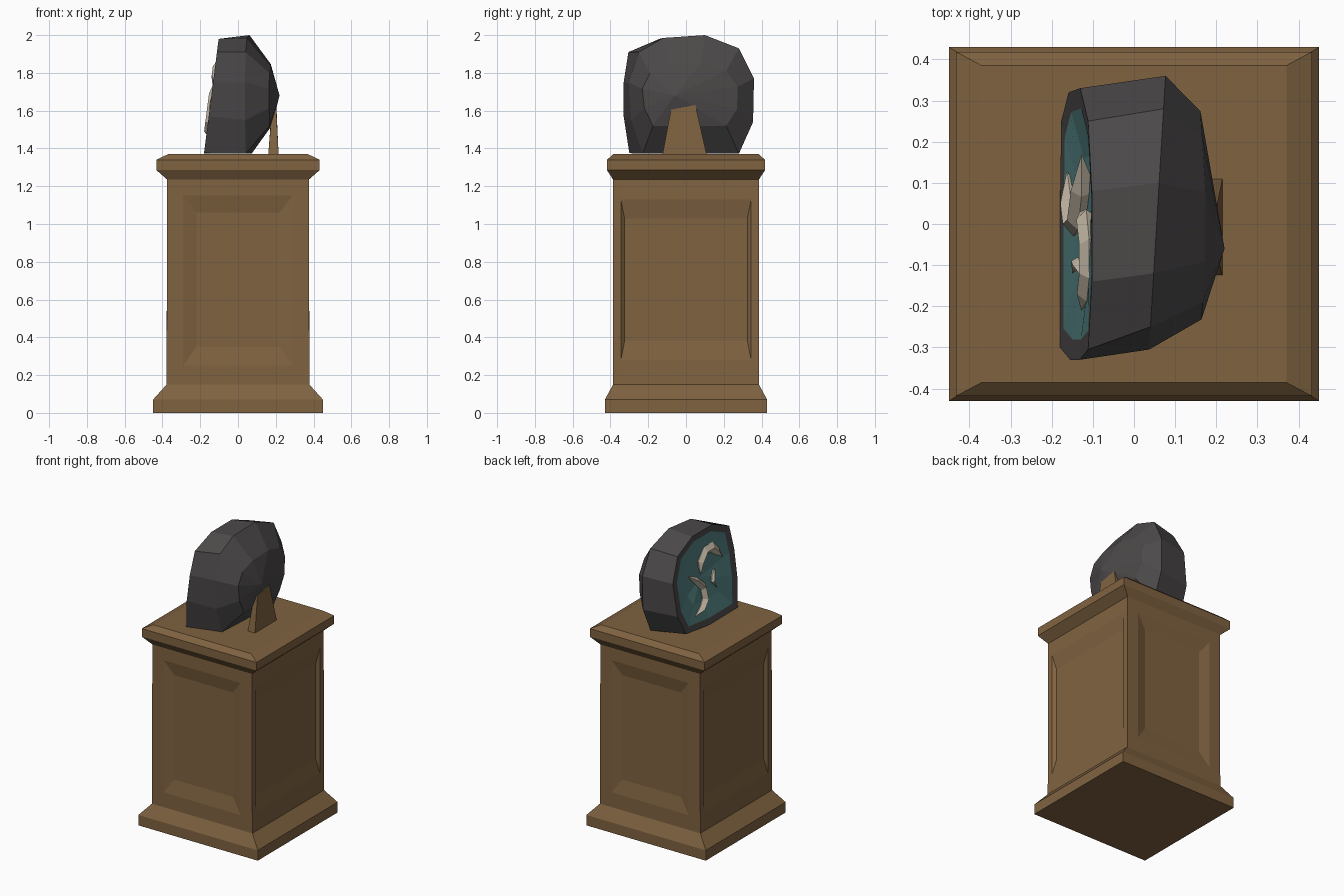
import bpy, bmesh, random
from mathutils import Vector

if "Cube" in bpy.data.objects:
    bpy.data.objects.remove(bpy.data.objects["Cube"])

random.seed(4)


def material(name, rgb):
    m = bpy.data.materials.new(name)
    m.diffuse_color = (*rgb, 1)
    m.use_nodes = True
    m.node_tree.nodes["Principled BSDF"].inputs["Base Color"].default_value = m.diffuse_color
    return m


WOOD = material("brown wood", (0.215, 0.124, 0.052))
STONE = material("dark grey stone", (0.072, 0.066, 0.067))
TEAL = material("teal crystal", (0.088, 0.225, 0.225))
BONE = material("pale bone", (0.55, 0.48, 0.38))


def finish(bm, name, *mats):
    bmesh.ops.recalc_face_normals(bm, faces=bm.faces)
    me = bpy.data.meshes.new(name)
    bm.to_mesh(me)
    bm.free()
    for m in mats:
        me.materials.append(m)
    ob = bpy.data.objects.new(name, me)
    bpy.context.collection.objects.link(ob)
    return ob


def bridge(bm, a, b, mat=0):
    """Join two equal vertex rings with quads."""
    faces = []
    for i in range(len(a)):
        j = (i + 1) % len(a)
        f = bm.faces.new((a[i], a[j], b[j], b[i]))
        f.material_index = mat
        faces.append(f)
    return faces


def fan(bm, ring, tip, mat=0):
    v = bm.verts.new(tip)
    for i in range(len(ring)):
        bm.faces.new((ring[i], ring[(i + 1) % len(ring)], v)).material_index = mat


# Pedestal: stacked rectangular rings (half x, half y, height)
bm = bmesh.new()
profile = [(0.45, 0.43, 0), (0.45, 0.43, 0.07), (0.378, 0.386, 0.15),
           (0.375, 0.386, 1.235), (0.432, 0.418, 1.285),
           (0.432, 0.418, 1.34), (0.37, 0.385, 1.37)]
rings = [[bm.verts.new((sx * x, sy * y, z)) for sx, sy in
          ((-1, -1), (1, -1), (1, 1), (-1, 1))] for x, y, z in profile]
bands = [bridge(bm, a, b) for a, b in zip(rings, rings[1:])]
bm.faces.new(rings[0])
bm.faces.new(rings[-1])
bmesh.ops.recalc_face_normals(bm, faces=bm.faces)


# Recessed panels on the four sides of the shaft
def place(f, n, half, z0, z1, depth):
    u = Vector((0, 0, 1)).cross(n)
    plane = 0.376 if abs(n.x) > 0.5 else 0.386
    for v in f.verts:
        side = half if v.co.dot(u) > 0 else -half
        z = z1 if v.co.z > 0.7 else z0
        v.co = n * (plane - depth) + u * side + Vector((0, 0, z))


for f in bands[2]:
    n = Vector((round(f.normal.x), round(f.normal.y), 0))
    on_x = abs(n.x) > 0.5
    outer, inner = (((0.345, 0.28, 1.13), (0.325, 0.38, 1.03)) if on_x else
                    ((0.29, 0.25, 1.15), (0.22, 0.35, 1.06)))
    for dims, depth in ((outer, 0), (inner, 0.018)):
        bmesh.ops.inset_individual(bm, faces=[f], thickness=0.03)
        place(f, n, *dims, depth)
finish(bm, "pedestal", WOOD)


# Split rock: rings of (y, z) points from open face to back
def face_x(z):
    return -0.1 - 0.128 * (2 - z)


rim = [(-0.3, 1.375), (-0.33, 1.57), (-0.33, 1.75), (-0.305, 1.91),
       (-0.14, 1.98), (0.08, 1.98), (0.25, 1.91), (0.33, 1.76),
       (0.32, 1.54), (0.25, 1.4), (0.0, 1.372)]
mid = [(-0.23, 1.372), (-0.29, 1.55), (-0.305, 1.75), (-0.25, 1.91),
       (-0.12, 1.985), (0.1, 2.0), (0.28, 1.93), (0.36, 1.77),
       (0.355, 1.54), (0.28, 1.372), (0.0, 1.372)]
CY, CZ = 0.0, 1.68


def scaled(pts, sy, sz):
    return [(CY + (y - CY) * sy, CZ + (z - CZ) * sz) for y, z in pts]


bm = bmesh.new()


def ring(pts, xf):
    return [bm.verts.new((xf(y, z), y, z)) for y, z in pts]


r_rim = ring(rim, lambda y, z: face_x(z))
r_mid = ring(mid, lambda y, z: 0.055 + 0.06 * y)
r_back = ring(scaled(mid, 0.76, 0.52), lambda y, z: 0.178 - 0.06 * abs(y))
r_lip = ring(scaled(rim, 0.85, 0.87), lambda y, z: face_x(z) + 0.004)
r_in = ring(scaled(rim, 0.5, 0.5),
            lambda y, z: face_x(z) + 0.022 + random.uniform(-0.012, 0.012))
bridge(bm, r_rim, r_mid)
bridge(bm, r_mid, r_back)
fan(bm, r_back, (0.22, -0.06, 1.68))
bridge(bm, r_rim, r_lip)
bridge(bm, r_lip, r_in, 1)
fan(bm, r_in, (face_x(CZ) + 0.03, 0, CZ), 1)
finish(bm, "split_rock", STONE, TEAL)


# Fossil pieces: tapered diamond tubes along (y, z, half width) paths
def fossil(name, path, lift):
    bm = bmesh.new()
    pts = [Vector((y, z)) for y, z, _ in path]
    loops = []
    for i in range(1, len(path) - 1):
        t = (pts[i + 1] - pts[i - 1]).normalized()
        s = Vector((-t.y, t.x)) * path[i][2]
        x = face_x(pts[i].y)
        loops.append([bm.verts.new(c) for c in (
            (x + 0.012, *(pts[i] + s)), (x - lift, *pts[i]),
            (x + 0.012, *(pts[i] - s)), (x + 0.05, *pts[i]))])
    for a, b in zip(loops, loops[1:]):
        bridge(bm, a, b)
    for k, loop in ((0, loops[0]), (-1, loops[-1])):
        fan(bm, loop, (face_x(pts[k].y) + 0.005, *pts[k]))
    finish(bm, name, BONE)


fossil("lower_fossil", [(0.17, 1.75, 0), (0.08, 1.69, 0.022), (0.01, 1.62, 0.028),
                        (0.0, 1.54, 0.032), (0.05, 1.49, 0.025), (0.13, 1.47, 0)], 0.014)
fossil("upper_fossil", [(0.03, 1.71, 0), (0.01, 1.78, 0.03), (-0.05, 1.835, 0.034),
                        (-0.12, 1.835, 0.034), (-0.17, 1.79, 0.025), (-0.21, 1.74, 0)], 0.012)
fossil("small_fossil", [(-0.12, 1.7, 0), (-0.1, 1.65, 0.01), (-0.09, 1.62, 0.01),
                        (-0.12, 1.57, 0)], 0.004)

# Tapered prop holding up the back of the rock
bm = bmesh.new()
prop = [((0.16, 0.215), (-0.125, 0.11), (1.365, 1.365)),
        ((0.18, 0.203), (-0.08, 0.05), (1.605, 1.63))]
loops = [[bm.verts.new((xs[i], ys[j], zs[j])) for i, j in
          ((0, 0), (1, 0), (1, 1), (0, 1))] for xs, ys, zs in prop]
bridge(bm, *loops)
for l in loops:
    bm.faces.new(l)
finish(bm, "rock_prop", WOOD)
